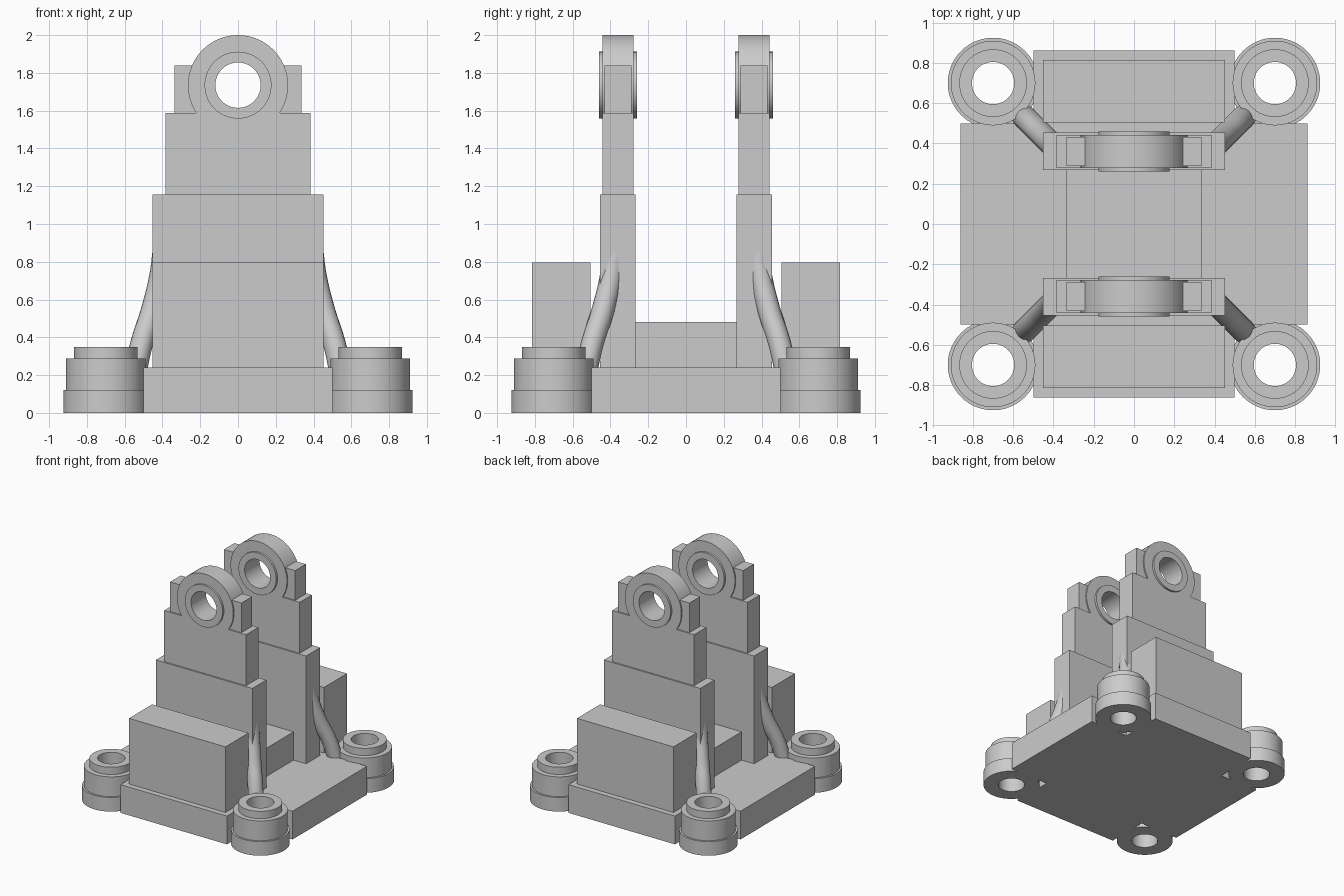
import bpy, bmesh, math
from mathutils import Matrix, Vector

cube = bpy.data.objects.get("Cube")
if cube:
    bpy.data.objects.remove(cube, do_unlink=True)

grey = bpy.data.materials.new("plain_grey")
grey.use_nodes = True
colour = (0.6, 0.6, 0.6, 1)
grey.diffuse_color = colour
grey.node_tree.nodes["Principled BSDF"].inputs["Base Color"].default_value = colour


def finish(name, bm, smooth=False):
    """Turn a bmesh into a named, coloured object."""
    bmesh.ops.recalc_face_normals(bm, faces=bm.faces)
    mesh = bpy.data.meshes.new(name)
    bm.to_mesh(mesh)
    bm.free()
    mesh.materials.append(grey)
    obj = bpy.data.objects.new(name, mesh)
    bpy.context.collection.objects.link(obj)
    if smooth:
        smooth_object(obj)
    return obj


def smooth_object(obj):
    bpy.ops.object.select_all(action='DESELECT')
    obj.select_set(True)
    bpy.context.view_layer.objects.active = obj
    bpy.ops.object.shade_smooth_by_angle(angle=math.radians(35))


def box(name, xs, ys, zs):
    bm = bmesh.new()
    spans = (xs, ys, zs)
    size = [abs(b - a) for a, b in spans]
    mid = Vector([(a + b) / 2 for a, b in spans])
    bmesh.ops.create_cube(bm, size=1, matrix=Matrix.Translation(mid) @ Matrix.Diagonal((*size, 1)))
    return finish(name, bm)


def prism(name, outline, height):
    bm = bmesh.new()
    face = bm.faces.new([bm.verts.new((x, y, 0)) for x, y in outline])
    top = bmesh.ops.extrude_face_region(bm, geom=[face])["geom"]
    bmesh.ops.translate(bm, vec=(0, 0, height), verts=[v for v in top if isinstance(v, bmesh.types.BMVert)])
    return finish(name, bm)


def turned(name, profile, matrix):
    """Revolve a closed (radius, height) profile around its local z axis."""
    bm = bmesh.new()
    steps = 64
    rings = []
    for i in range(steps):
        a = math.tau * i / steps
        rings.append([bm.verts.new((r * math.cos(a), r * math.sin(a), h)) for r, h in profile])
    n = len(profile)
    for i in range(steps):
        p, q = rings[i], rings[(i + 1) % steps]
        for j in range(n):
            k = (j + 1) % n
            bm.faces.new((p[j], q[j], q[k], p[k]))
    bm.transform(matrix)
    return finish(name, bm, True)


def strut(name, sx, sy):
    """Curved round brace running diagonally up into an upright."""
    curve = bpy.data.curves.new(name, 'CURVE')
    curve.dimensions = '3D'
    curve.bevel_depth = 0.06
    curve.bevel_resolution = 6
    curve.use_fill_caps = True
    path = [(0.54, 0.2), (0.505, 0.36), (0.445, 0.55), (0.4, 0.74), (0.385, 0.86)]
    spline = curve.splines.new('BEZIER')
    spline.bezier_points.add(len(path) - 1)
    for point, (d, z) in zip(spline.bezier_points, path):
        point.co = (sx * (d + 0.007), sy * (d - 0.007), z)
        point.handle_left_type = point.handle_right_type = 'AUTO'
    curve.materials.append(grey)
    obj = bpy.data.objects.new(name, curve)
    bpy.context.collection.objects.link(obj)
    bpy.ops.object.select_all(action='DESELECT')
    obj.select_set(True)
    bpy.context.view_layer.objects.active = obj
    bpy.ops.object.convert(target='MESH')
    smooth_object(bpy.context.view_layer.objects.active)


# Cross-shaped base and the raised floor between the uprights
W, N, BASE = 0.862, 0.5, 0.24
prism("base_plate", [(W, -N), (W, N), (N, N), (N, W), (-N, W), (-N, N),
                     (-W, N), (-W, -N), (-N, -N), (-N, -W), (N, -W), (N, -N)], BASE)
box("centre_block", (-0.335, 0.335), (-0.267, 0.267), (BASE, 0.48))

# Bolt bosses and struts at the four corners
boss = [(0.105, 0), (0.225, 0), (0.225, 0.12), (0.21, 0.12), (0.21, 0.288),
        (0.168, 0.288), (0.168, 0.35), (0.105, 0.35)]
for sy, end in ((-1, "front"), (1, "back")):
    for sx, side in ((1, "left"), (-1, "right")):
        turned(f"{end}_{side}_bolt_boss", boss, Matrix.Translation((sx * 0.7, sy * 0.7, 0)))
        strut(f"{end}_{side}_strut", sx, sy)

    # Outer block and stepped upright
    def across(a, b):
        return sorted((sy * a, sy * b))

    box(f"{end}_outer_block", (-0.453, 0.453), across(0.505, 0.815), (BASE, 0.797))
    box(f"{end}_lower_upright", (-0.453, 0.453), across(0.267, 0.455), (BASE, 1.155))
    box(f"{end}_middle_upright", (-0.385, 0.385), across(0.278, 0.442), (1.155, 1.588))
    for sx, side in ((1, "left"), (-1, "right")):
        box(f"{end}_{side}_ear", sorted((sx * 0.2, sx * 0.335)), across(0.289, 0.431), (1.588, 1.84))

    # Round bearing eye with raised rims
    place = Matrix.Translation((0, sy * 0.36, 1.735)) @ Matrix.Rotation(math.pi / 2, 4, 'X')
    turned(f"{end}_bearing_eye", [
        (0.12, -0.1), (0.177, -0.1), (0.177, -0.082), (0.265, -0.082),
        (0.265, 0.082), (0.177, 0.082), (0.177, 0.1), (0.12, 0.1)], place)
